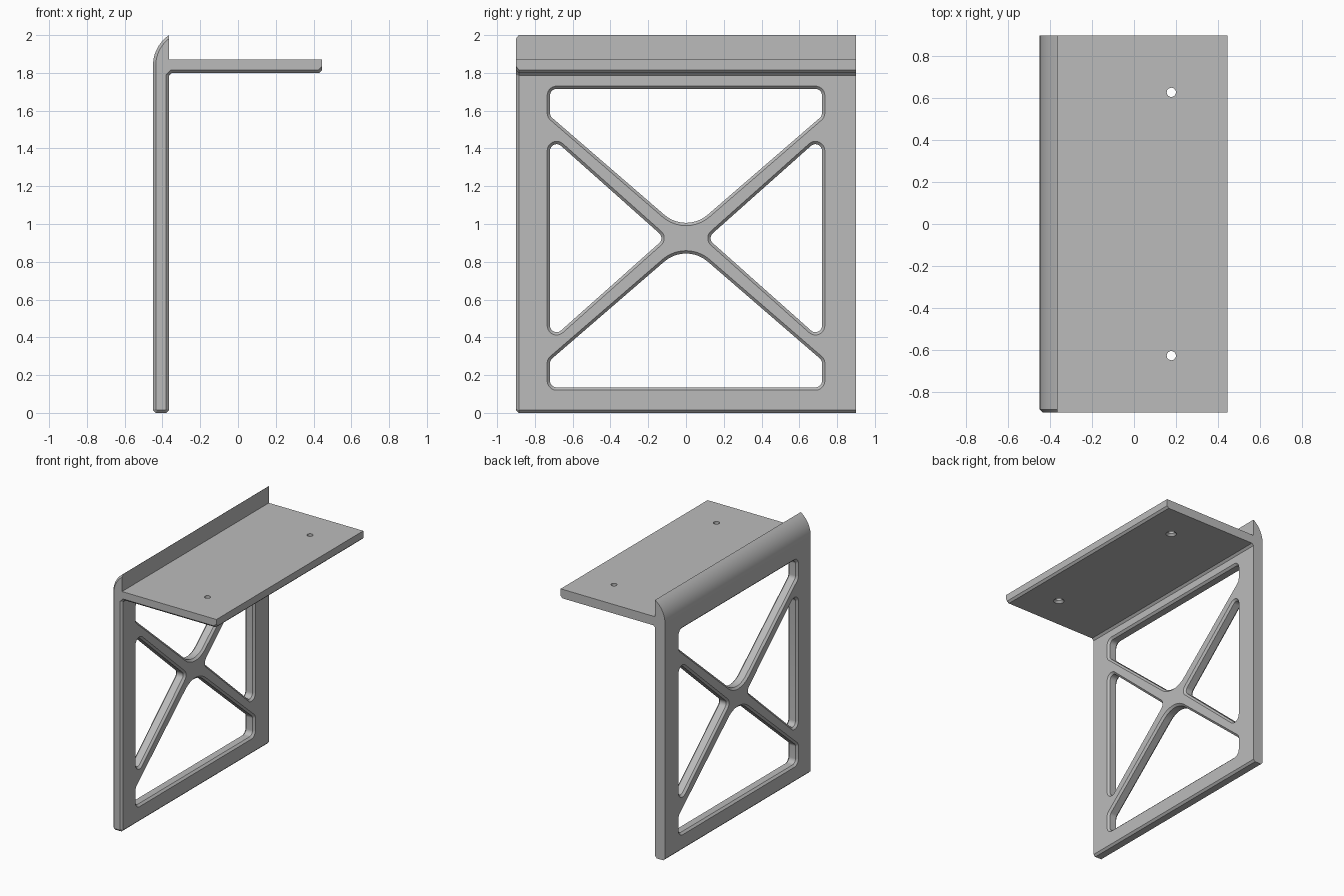
import bpy, bmesh, math
from mathutils import Vector

if "Cube" in bpy.data.objects:
    bpy.data.objects.remove(bpy.data.objects["Cube"], do_unlink=True)

BACK, FACE, END = -0.45, -0.365, 0.445   # x of wall outside, wall inside, shelf end
HALF, BEV = 0.9, 0.015                   # half width, chamfer size
MID = 0.925                              # height of the brace centre

grey = bpy.data.materials.new("light_grey")
grey.use_nodes = True
grey.diffuse_color = (0.5, 0.5, 0.5, 1)
grey.node_tree.nodes["Principled BSDF"].inputs["Base Color"].default_value = (0.5, 0.5, 0.5, 1)


def inset(points, amounts):
    """Move each edge of a counterclockwise outline inward by its own amount."""
    pts = [Vector(p) for p in points]
    n = len(pts)
    out = []
    for i, p in enumerate(pts):
        a = (p - pts[i - 1]).normalized()
        b = (pts[(i + 1) % n] - p).normalized()
        na, nb = Vector((-a.y, a.x)), Vector((-b.y, b.x))
        det = na.x * nb.y - na.y * nb.x
        da, db = amounts[i - 1], amounts[i]
        if abs(det) < 1e-6:
            out.append(p + na * da)
        else:
            out.append(p + Vector((da * nb.y - db * na.y, na.x * db - nb.x * da)) / det)
    return out


def rounded(points, radii, steps=10):
    """Replace every convex corner by an arc."""
    out = []
    n = len(points)
    for i, p in enumerate(points):
        a = (p - points[i - 1]).normalized()
        b = (points[(i + 1) % n] - p).normalized()
        turn = a.angle(b)
        start = p - a * radii[i] * math.tan(turn / 2)
        normal = Vector((-a.y, a.x))
        centre = start + normal * radii[i]
        for k in range(steps + 1):
            t = turn * k / steps
            out.append(centre + radii[i] * (a * math.sin(t) - normal * math.cos(t)))
    return out


def loft(name, rings):
    """Join matching rings of points into a closed solid."""
    bm = bmesh.new()
    loops = [[bm.verts.new(p) for p in ring] for ring in rings]
    n = len(loops[0])
    for lo, hi in zip(loops, loops[1:]):
        for i in range(n):
            j = (i + 1) % n
            bm.faces.new((lo[i], lo[j], hi[j], hi[i]))
    bm.faces.new(loops[0])
    bm.faces.new(loops[-1])
    bmesh.ops.recalc_face_normals(bm, faces=bm.faces)
    mesh = bpy.data.meshes.new(name)
    bm.to_mesh(mesh)
    bm.free()
    mesh.materials.append(grey)
    obj = bpy.data.objects.new(name, mesh)
    bpy.context.collection.objects.link(obj)
    return obj


# Bracket body: wall, shelf and curved lip in one side profile
profile = [(BACK + BEV, 0), (FACE - BEV, 0), (FACE, BEV), (FACE, 1.785),
           (FACE + BEV, 1.8), (END - BEV, 1.8), (END, 1.8 + BEV),
           (END, 1.87), (FACE, 1.87), (FACE, 2.0)]
sharp_edges = (6, 7, 8)                  # shelf end, shelf top and lip stay square
RAD, SPRING = 0.193, 1.84
sweep = math.asin((2.0 - SPRING) / RAD)
for k in range(11, -1, -1):
    t = sweep * k / 12
    profile.append((BACK + RAD - RAD * math.cos(t), SPRING + RAD * math.sin(t)))
profile.append((BACK, BEV))
chamfer = [0 if i in sharp_edges else BEV for i in range(len(profile))]
front = inset(profile, chamfer)
bracket = loft("shelf_bracket", [
    [(x, -HALF, z) for x, z in front],
    [(x, -HALF + BEV, z) for x, z in profile],
    [(x, HALF, z) for x, z in profile]])


# Wall windows between the crossed braces, chamfered on both faces
def window(name, outline, radii):
    rings = []
    for x, d in ((BACK - 0.01, -0.01), (BACK + BEV, BEV),
                 (FACE - BEV, BEV), (FACE + 0.01, -0.01)):
        shape = inset(outline, [d] * len(outline))
        rings.append([(x, y, z) for y, z in rounded(shape, [r - d for r in radii])])
    return loft(name, rings)


W, H, R, HUB = 0.735, 0.805, 0.05, 0.19
cutters = []
for s in (1, -1):
    wide = [(0, 0.005), (W, 0.64), (W, H), (-W, H), (-W, 0.64)]
    cutters.append(window("wide_window_cutter", [(s * y, MID + s * z) for y, z in wide],
                          [HUB, R, R, R, R]))
    tall = [(0.09, 0), (W, -0.574), (W, 0.574)]
    cutters.append(window("tall_window_cutter", [(s * y, MID + s * z) for y, z in tall],
                          [R, R, R]))

# Countersunk screw holes in the shelf
for y in (-0.628, 0.628):
    rings = []
    for z, r in ((1.79, 0.048), (1.816, 0.022), (1.88, 0.022)):
        rings.append([(0.178 + r * math.cos(a), y + r * math.sin(a), z)
                      for a in (math.tau * k / 24 for k in range(24))])
    cutters.append(loft("screw_hole_cutter", rings))

# Cut everything out, then drop the cutters
bpy.context.view_layer.objects.active = bracket
bracket.select_set(True)
for cutter in cutters:
    cutter.hide_render = True
    mod = bracket.modifiers.new("cut", 'BOOLEAN')
    mod.operation = 'DIFFERENCE'
    mod.solver = 'EXACT'
    mod.object = cutter
    bpy.ops.object.modifier_apply(modifier=mod.name)
    bpy.data.objects.remove(cutter, do_unlink=True)
bpy.ops.object.shade_smooth_by_angle(angle=math.radians(25))
